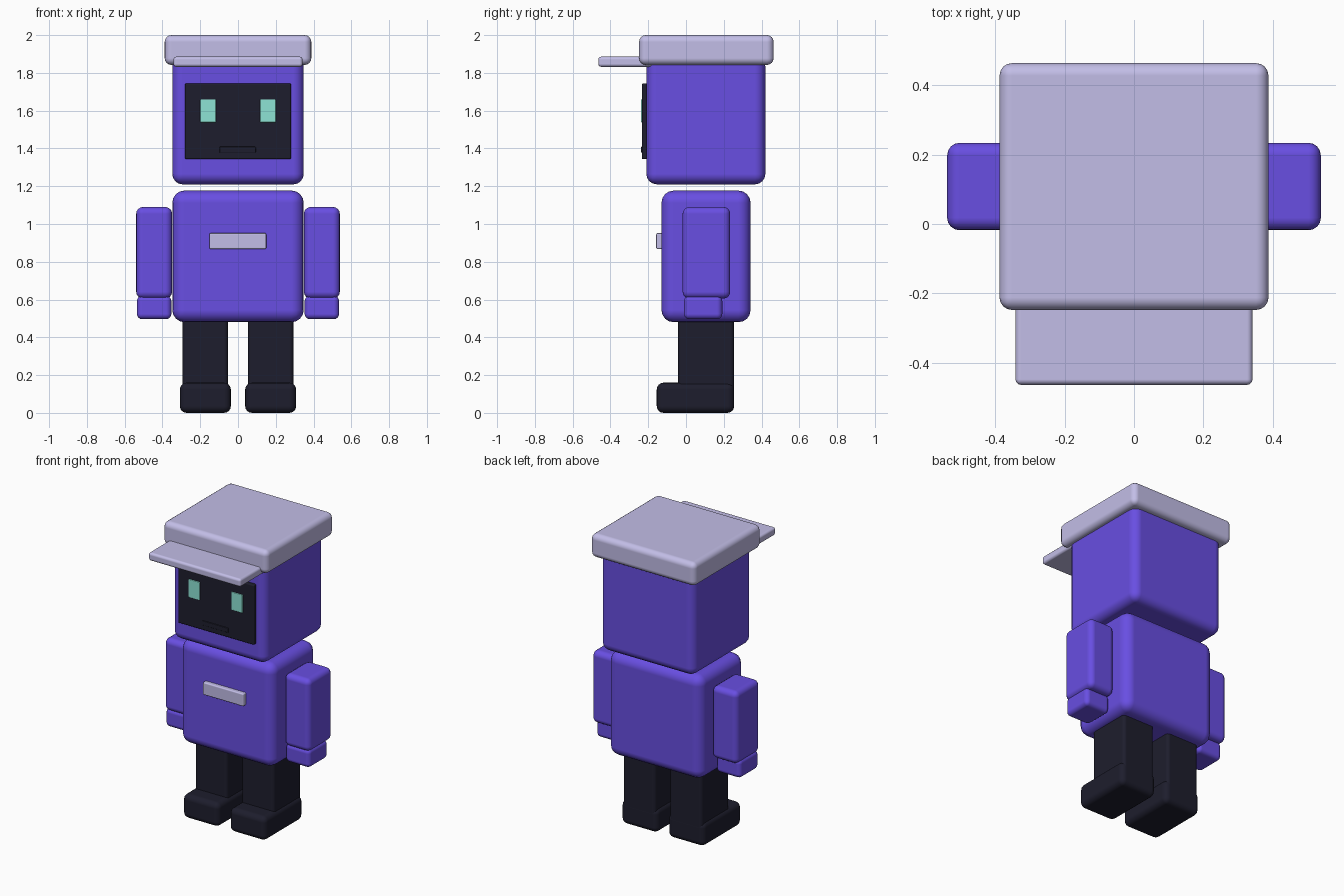
import bpy
import math

cube = bpy.data.objects.get("Cube")
if cube:
    bpy.data.objects.remove(cube, do_unlink=True)


def material(name, rgb):
    mat = bpy.data.materials.new(name)
    mat.use_nodes = True
    colour = (*rgb, 1)
    mat.diffuse_color = colour
    mat.node_tree.nodes["Principled BSDF"].inputs["Base Color"].default_value = colour
    return mat


purple = material("purple", (0.14, 0.077, 0.76))
lilac = material("pale lilac", (0.55, 0.52, 0.81))
dark = material("near black", (0.0125, 0.0125, 0.026))
teal = material("pale teal", (0.27, 0.77, 0.66))


def block(name, x, y, z, mat, radius, segments=4):
    """Rounded box spanning the given (low, high) range on each axis."""
    spans = (x, y, z)
    bpy.ops.mesh.primitive_cube_add(size=1, location=[(a + b) / 2 for a, b in spans])
    obj = bpy.context.object
    obj.name = name
    obj.scale = [b - a for a, b in spans]
    bpy.ops.object.transform_apply(location=False, rotation=False, scale=True)
    obj.data.materials.append(mat)
    bpy.ops.object.shade_smooth()
    bevel = obj.modifiers.new("rounded edges", "BEVEL")
    bevel.width = radius
    bevel.segments = segments
    bevel.limit_method = "NONE"
    bevel.harden_normals = True  # keeps the large faces evenly shaded
    bpy.ops.object.modifier_apply(modifier=bevel.name)
    return obj


def pair(name, x, y, z, mat, radius, segments=4):
    """Matching blocks on the left (+x) and right (-x)."""
    block("left_" + name, x, y, z, mat, radius, segments)
    block("right_" + name, (-x[1], -x[0]), y, z, mat, radius, segments)


# Head and torso
block("head", (-0.348, 0.348), (-0.21, 0.42), (1.21, 1.89), purple, 0.055)
block("torso", (-0.348, 0.348), (-0.13, 0.342), (0.48, 1.177), purple, 0.065)

# Flat cap with a peak over the face
block("cap", (-0.388, 0.388), (-0.248, 0.464), (1.842, 2.0), lilac, 0.036)
block("cap_peak", (-0.342, 0.342), (-0.464, -0.13), (1.832, 1.886), lilac, 0.016, 3)

# Face screen with eyes and mouth
block("face_screen", (-0.281, 0.281), (-0.234, -0.19), (1.343, 1.744), dark, 0.008, 2)
pair("eye", (0.116, 0.2), (-0.239, -0.22), (1.538, 1.66), teal, 0.004, 2)
block("mouth", (-0.098, 0.094), (-0.239, -0.22), (1.378, 1.409), dark, 0.004, 2)

# Chest badge
block("chest_badge", (-0.152, 0.15), (-0.158, -0.11), (0.867, 0.952), lilac, 0.008, 2)

# Limbs
pair("arm", (0.349, 0.539), (-0.018, 0.234), (0.605, 1.09), purple, 0.036)
pair("hand", (0.353, 0.535), (-0.01, 0.192), (0.496, 0.62), purple, 0.028)
pair("leg", (0.053, 0.293), (-0.042, 0.254), (0.08, 0.55), dark, 0.022)
pair("shoe", (0.038, 0.308), (-0.155, 0.255), (0.0, 0.16), dark, 0.036)
